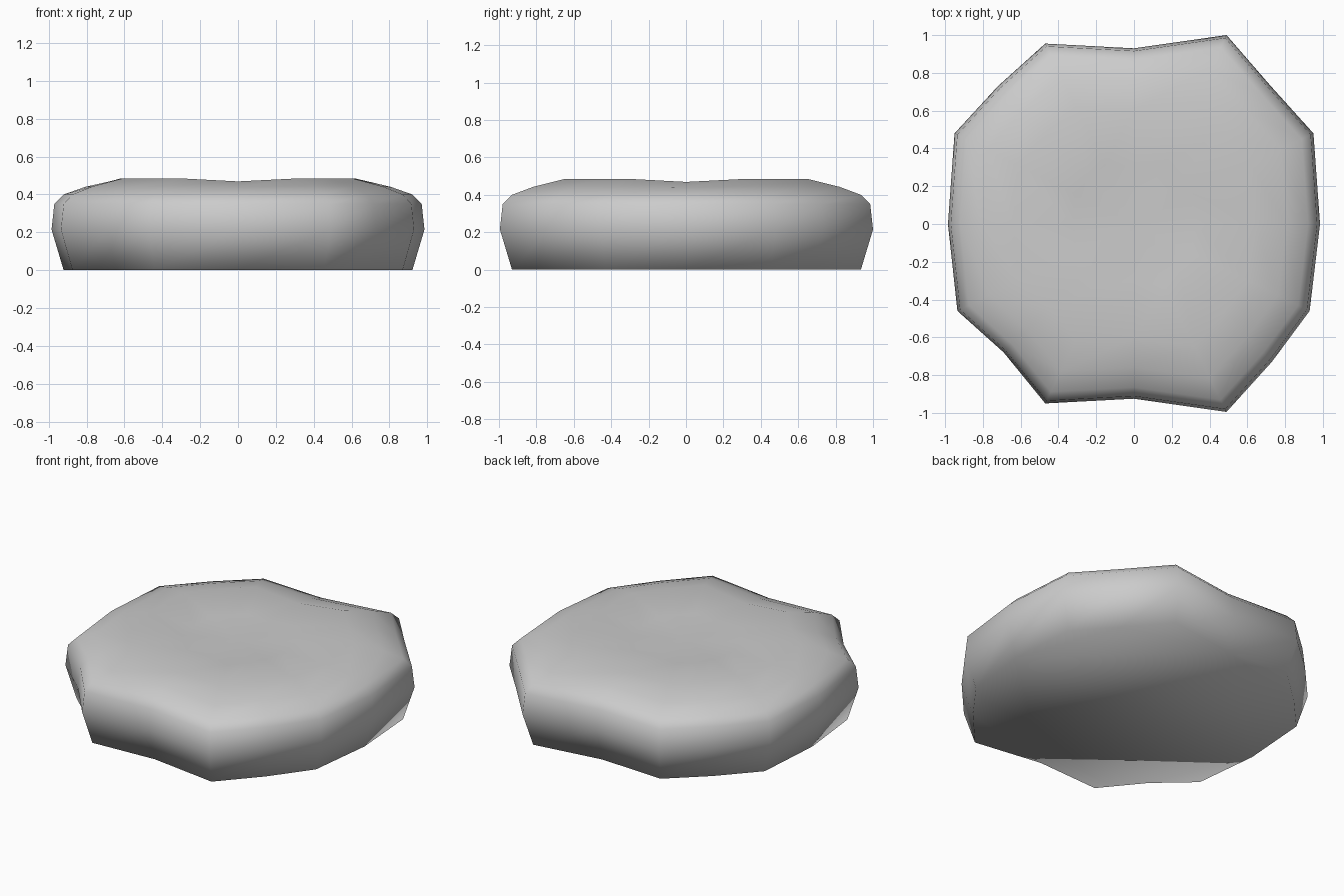
import bpy, bmesh

if "Cube" in bpy.data.objects:
    bpy.data.objects.remove(bpy.data.objects["Cube"])

# Plan outline of the stone at its widest height, counter-clockwise
outline = [(0.985, 0), (0.95, 0.48), (0.72, 0.735), (0.49, 1.0),
           (0, 0.93), (-0.47, 0.955), (-0.72, 0.73), (-0.95, 0.48),
           (-0.985, 0), (-0.935, -0.46), (-0.69, -0.68), (-0.47, -0.95),
           (0, -0.925), (0.49, -0.995), (0.73, -0.73), (0.93, -0.46)]

# Side profile: (scale of outline, height, dip at the waist points)
profile = [(0.935, 0.0, 0), (1.0, 0.215, 0), (0.985, 0.35, 0), (0.935, 0.40, 0),
           (0.82, 0.443, 0.003), (0.65, 0.485, 0.016), (0.33, 0.465, 0.006)]

bm = bmesh.new()
rings = []
for scale, z, dip in profile:
    rings.append([bm.verts.new((x * scale, y * scale, z - (dip if i % 4 == 0 else 0)))
                  for i, (x, y) in enumerate(outline)])

# Walls and rounded shoulder
n = len(outline)
for low, high in zip(rings, rings[1:]):
    for i in range(n):
        j = (i + 1) % n
        bm.faces.new((low[i], low[j], high[j], high[i]))

# Slightly sunken top and flat underside
middle = bm.verts.new((0, 0, 0.457))
for i in range(n):
    bm.faces.new((rings[-1][i], rings[-1][(i + 1) % n], middle))
bm.faces.new(rings[0][::-1])
bmesh.ops.recalc_face_normals(bm, faces=bm.faces)
for face in bm.faces:
    face.smooth = True

mesh = bpy.data.meshes.new("flat_stone")
bm.to_mesh(mesh)
bm.free()
stone = bpy.data.objects.new("flat_stone", mesh)
bpy.context.collection.objects.link(stone)
